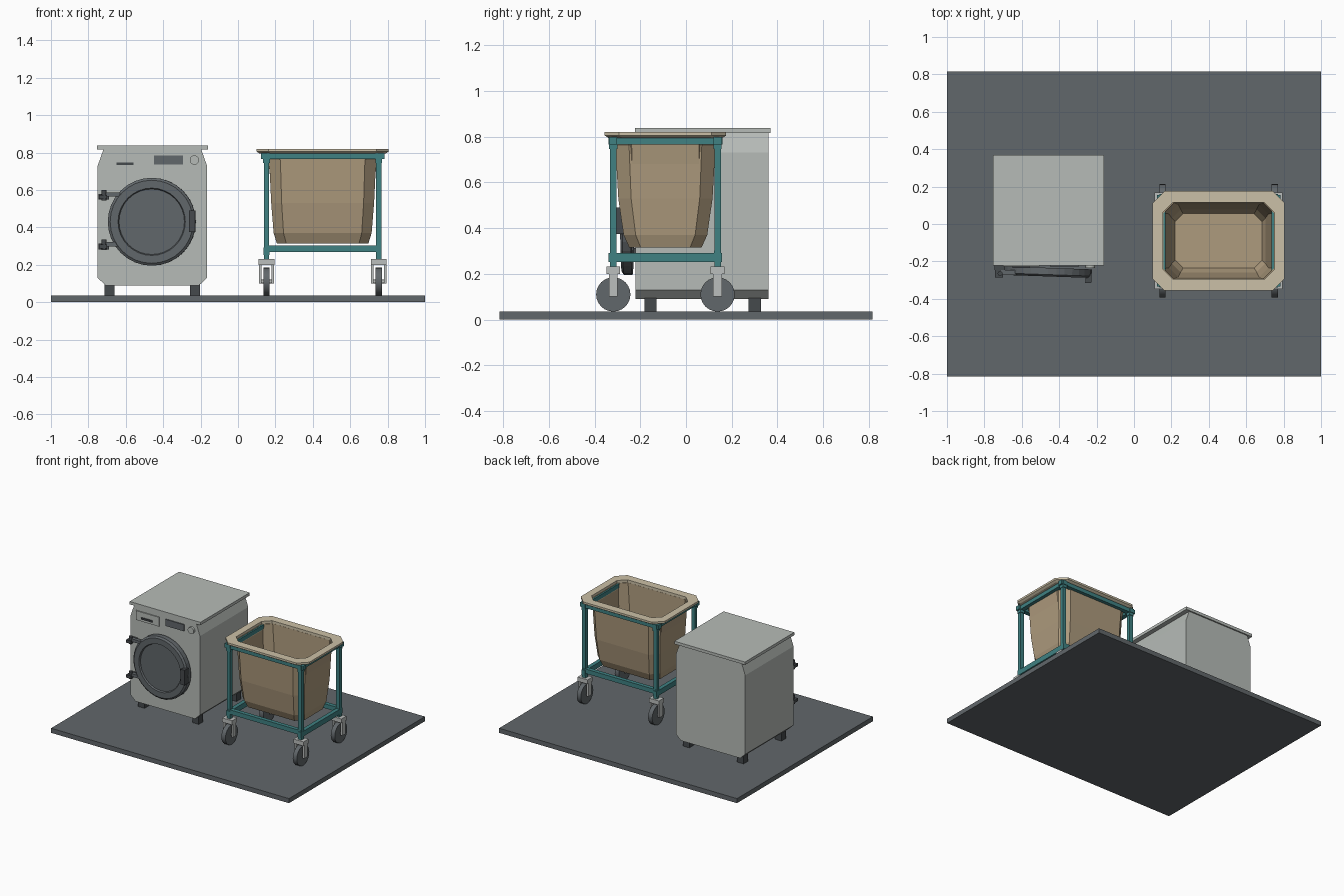
import bpy, bmesh, math
from mathutils import Matrix, Vector

cube = bpy.data.objects.get("Cube")
if cube:
    bpy.data.objects.remove(cube, do_unlink=True)


def material(name, rgb):
    m = bpy.data.materials.new(name)
    m.use_nodes = True
    m.diffuse_color = (*rgb, 1)
    m.node_tree.nodes["Principled BSDF"].inputs["Base Color"].default_value = (*rgb, 1)
    return m


ENAMEL = material("pale grey enamel", (0.47, 0.50, 0.475))
SLATE = material("slate grey", (0.12, 0.135, 0.145))
RUBBER = material("dark rubber", (0.06, 0.067, 0.073))
TEAL = material("teal paint", (0.05, 0.22, 0.225))
CANVAS = material("tan canvas", (0.42, 0.325, 0.205))
RIM = material("cream rim", (0.60, 0.53, 0.385))
STEEL = material("light steel", (0.50, 0.52, 0.51))


def finish(name, bm, mat, smooth=False):
    bmesh.ops.recalc_face_normals(bm, faces=bm.faces)
    me = bpy.data.meshes.new(name)
    bm.to_mesh(me)
    bm.free()
    me.materials.append(mat)
    ob = bpy.data.objects.new(name, me)
    bpy.context.collection.objects.link(ob)
    if smooth:
        bpy.ops.object.select_all(action='DESELECT')
        ob.select_set(True)
        bpy.context.view_layer.objects.active = ob
        bpy.ops.object.shade_smooth_by_angle(angle=math.radians(35))
    return ob


def box(name, mat, x, y, z):
    """Box from three (low, high) ranges."""
    bm = bmesh.new()
    bmesh.ops.create_cube(bm, size=1)
    for v in bm.verts:
        v.co = [(a + b) / 2 + c * (b - a) for (a, b), c in zip((x, y, z), v.co)]
    return finish(name, bm, mat)


def span(c, w):
    return (c - w / 2, c + w / 2)


def cylinder(name, mat, centre, r, depth, axis, sides=32):
    bm = bmesh.new()
    bmesh.ops.create_cone(bm, cap_ends=True, segments=sides, radius1=r, radius2=r, depth=depth)
    turn = {'X': Matrix.Rotation(math.pi / 2, 4, 'Y'),
            'Y': Matrix.Rotation(math.pi / 2, 4, 'X'), 'Z': Matrix()}[axis]
    bm.transform(Matrix.Translation(centre) @ turn)
    return finish(name, bm, mat, True)


def octagon(hx, hy, cut):
    """Rectangle outline with clipped corners."""
    return [(hx, cut - hy), (hx, hy - cut), (hx - cut, hy), (cut - hx, hy),
            (-hx, hy - cut), (-hx, cut - hy), (cut - hx, -hy), (hx - cut, -hy)]


def loft(name, mat, rings, caps=True, loop=False):
    """Skin a list of equal length point rings."""
    bm = bmesh.new()
    rows = [[bm.verts.new(p) for p in ring] for ring in rings]
    n = len(rows[0])
    pairs = list(zip(rows, rows[1:])) + ([(rows[-1], rows[0])] if loop else [])
    for a, b in pairs:
        for i in range(n):
            j = (i + 1) % n
            bm.faces.new((a[i], a[j], b[j], b[i]))
    if caps and not loop:
        bm.faces.new(rows[0])
        bm.faces.new(rows[-1])
    return finish(name, bm, mat)


# Floor slab
box("floor_slab", SLATE, (-1, 1), (-0.816, 0.816), (0, 0.035))

# Washer cabinet, clipped along its long edges
WX = -0.458
outline = [(0.292, 0.13), (0.292, 0.73), (0.262, 0.815), (-0.262, 0.815),
           (-0.292, 0.73), (-0.292, 0.13), (-0.25, 0.09), (0.25, 0.09)]
loft("washer_cabinet", ENAMEL, [[(WX + x, y, z) for x, z in outline] for y in (-0.22, 0.36)])
box("washer_lid", ENAMEL, span(WX, 0.594), (-0.222, 0.37), (0.815, 0.837))
for fx in (-0.686, -0.23):
    for fy in (-0.155, 0.30):
        box("washer_foot", RUBBER, span(fx, 0.054), span(fy, 0.054), (0.035, 0.1))

# Control panel
box("detergent_drawer", ENAMEL, (-0.70, -0.505), (-0.228, -0.21), (0.715, 0.785))
box("drawer_pull", RUBBER, (-0.65, -0.56), (-0.236, -0.226), (0.734, 0.747))
box("display", SLATE, (-0.45, -0.295), (-0.228, -0.21), (0.735, 0.785))
cylinder("dial", ENAMEL, (-0.233, 0 - 0.226, 0.76), 0.025, 0.02, 'Y', 20)

# Door: lathed ring with recessed glass, slightly ajar on its hinges
DX, DZ = -0.46, 0.43
profile = [(0.235, -0.226), (0.235, -0.262), (0.222, -0.272), (0.18, -0.272), (0.175, -0.262), (0.175, -0.226)]
angles = [math.tau * i / 32 for i in range(32)]
door = [loft("door_ring", SLATE, [[(DX + r * math.cos(a), y, DZ + r * math.sin(a)) for a in angles]
                                  for r, y in profile], loop=True),
        cylinder("door_glass", SLATE, (DX, -0.245, DZ), 0.177, 0.03, 'Y'),
        box("door_handle", RUBBER, (-0.258, -0.226), (-0.30, -0.25), (0.375, 0.49))]
hinge_line = Vector((-0.70, -0.23, 0))
swing = Matrix.Translation(hinge_line) @ Matrix.Rotation(math.radians(-2), 4, 'Z') @ Matrix.Translation(-hinge_line)
for part in door:
    part.data.transform(swing)

# Door hinges
for z in (0.575, 0.31):
    box("hinge_plate", RUBBER, (-0.745, -0.69), (-0.245, -0.215), span(z - 0.012, 0.03))
    cylinder("hinge_pin", RUBBER, (-0.716, -0.265, z - 0.003), 0.013, 0.056, 'Z', 12)
    box("hinge_knuckle", RUBBER, (-0.742, -0.70), (-0.285, -0.235), span(z - 0.012, 0.022))
    box("hinge_arm", SLATE, (-0.716, -0.63), (-0.272, -0.245), span(z, 0.022))

# Basket shell, outside from the base up, then inside back down
BX, BY = 0.4525, -0.09


def ring(hx, hy, cut, z):
    return [(BX + x, BY + y, z) for x, y in octagon(hx, hy, cut)]


wall = [(0.245, 0.158, 0.05, 0.315), (0.262, 0.183, 0.053, 0.37), (0.275, 0.206, 0.056, 0.53),
        (0.286, 0.219, 0.06, 0.76), (0.305, 0.222, 0.06, 0.80), (0.295, 0.203, 0.055, 0.80),
        (0.266, 0.194, 0.05, 0.53), (0.25, 0.168, 0.047, 0.38), (0.232, 0.145, 0.042, 0.33)]
loft("basket_shell", CANVAS, [ring(*w) for w in wall])
rim = [(0.338, 0.25, 0.06, 0.795), (0.353, 0.266, 0.064, 0.805), (0.353, 0.266, 0.064, 0.82),
       (0.298, 0.204, 0.052, 0.82), (0.298, 0.204, 0.052, 0.795)]
loft("basket_rim", RIM, [ring(*r) for r in rim], loop=True)

# Trolley frame rails
PX, PY = 0.3, 0.228
for s in (-1, 1):
    yc, xc = BY + s * PY, BX + s * PX
    box("upper_long_rail", TEAL, span(BX, 0.66), span(yc, 0.034), (0.766, 0.798))
    box("upper_short_rail", TEAL, span(xc, 0.034), span(BY, 0.50), (0.766, 0.798))
    box("lower_long_rail", TEAL, span(BX, 0.62), span(yc, 0.03), (0.268, 0.302))
    box("lower_short_rail", TEAL, span(xc, 0.03), span(BY, 0.496), (0.252, 0.292))

# Posts and casters at each corner
for sx in (-1, 1):
    for sy in (-1, 1):
        x, y = BX + sx * PX, BY + sy * PY
        box("frame_post", TEAL, span(x, 0.028), span(y, 0.028), (0.23, 0.78))
        box("post_collar", TEAL, span(x, 0.036), span(y, 0.036), (0.745, 0.77))
        box("caster_plate", STEEL, span(x, 0.084), span(y, 0.06), (0.2, 0.232))
        for side in (-1, 1):
            box("caster_fork", STEEL, span(x + side * 0.034, 0.014), span(y, 0.038), (0.1, 0.21))
        cylinder("caster_axle", STEEL, (x, y, 0.11), 0.01, 0.07, 'X', 12)
        cylinder("caster_wheel", SLATE, (x, y, 0.11), 0.075, 0.034, 'X', 24)
